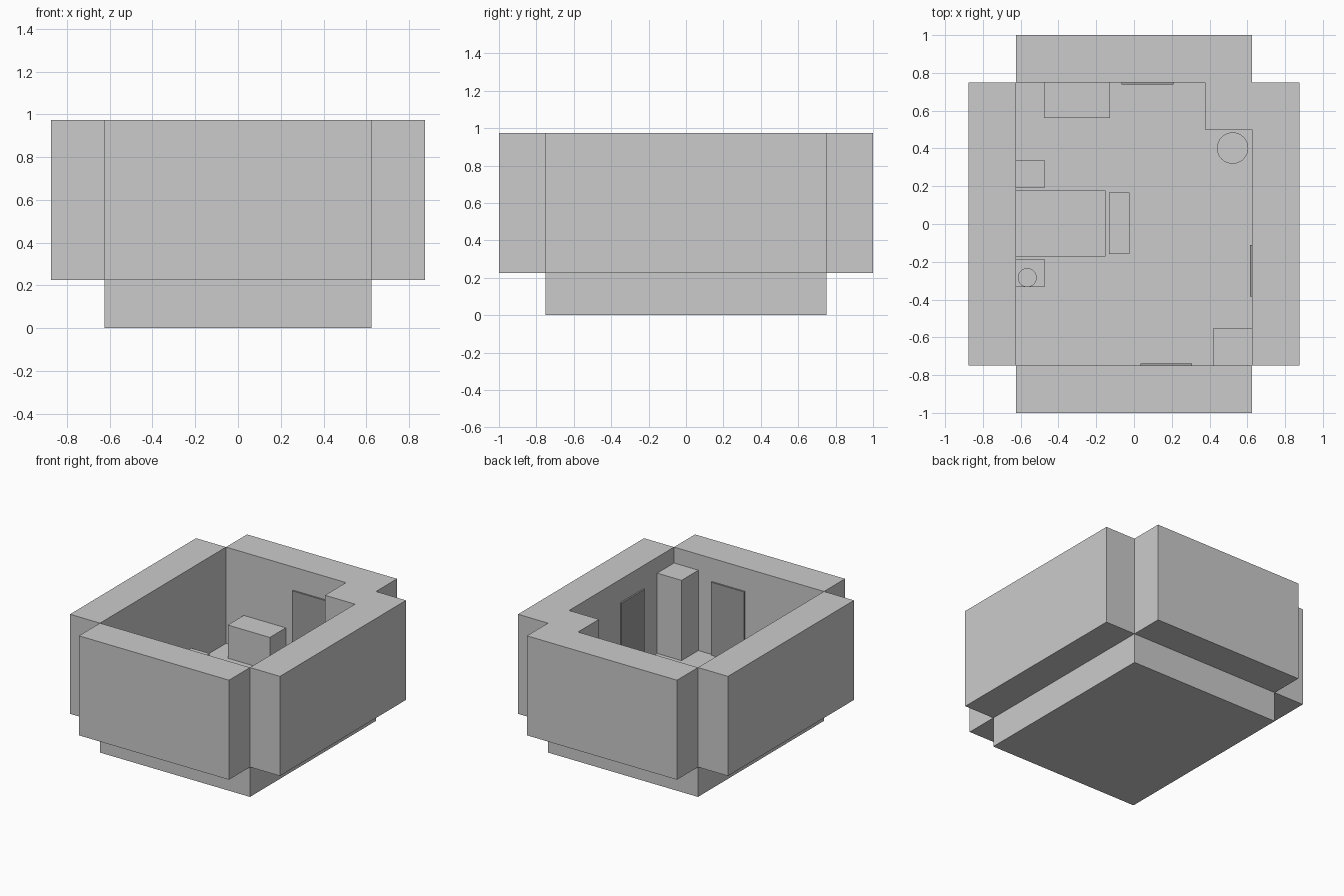
import bpy, bmesh, math

if "Cube" in bpy.data.objects:
    bpy.data.objects.remove(bpy.data.objects["Cube"])

FLOOR = 0.25          # floor surface height
WALL_Z = (0.225, 0.975)


def material(name, v):
    m = bpy.data.materials.new(name)
    m.diffuse_color = (v, v, v, 1)
    m.use_nodes = True
    m.node_tree.nodes["Principled BSDF"].inputs["Base Color"].default_value = m.diffuse_color
    return m


dark = material("dark_grey", 0.35)
pale = material("pale_linen", 0.95)


def prism(name, pts, z0, z1, mat=None):
    """Extrude a flat outline from z0 up to z1."""
    bm = bmesh.new()
    face = bm.faces.new([bm.verts.new((x, y, z0)) for x, y in pts])
    ext = bmesh.ops.extrude_face_region(bm, geom=[face])
    for v in ext["geom"]:
        if isinstance(v, bmesh.types.BMVert):
            v.co.z = z1
    bmesh.ops.recalc_face_normals(bm, faces=bm.faces)
    me = bpy.data.meshes.new(name)
    bm.to_mesh(me)
    bm.free()
    ob = bpy.data.objects.new(name, me)
    bpy.context.collection.objects.link(ob)
    if mat:
        me.materials.append(mat)
    return ob


def box(name, x0, x1, y0, y1, z0, z1, mat=None):
    return prism(name, [(x0, y0), (x1, y0), (x1, y1), (x0, y1)], z0, z1, mat)


def cylinder(name, x, y, r, z0, z1):
    bpy.ops.mesh.primitive_cylinder_add(vertices=32, radius=r, depth=z1 - z0,
                                        location=(x, y, (z0 + z1) / 2))
    ob = bpy.context.object
    ob.name = name
    bpy.ops.object.shade_smooth_by_angle(angle=math.radians(40))


# Room shell: slab, two plain walls, and back/right walls joined by a corner pillar
box("floor", -0.625, 0.625, -0.75, 0.75, 0, FLOOR)
box("left_wall", -0.875, -0.625, -0.75, 0.75, *WALL_Z)
box("front_wall", -0.625, 0.625, -1, -0.75, *WALL_Z)
prism("back_and_right_wall",
      [(-0.625, 0.75), (-0.625, 1), (0.625, 1), (0.625, 0.75), (0.875, 0.75),
       (0.875, -0.75), (0.625, -0.75), (0.625, 0.5), (0.375, 0.5), (0.375, 0.75)],
      *WALL_Z)

# Thin dark doors on three walls
box("back_door", -0.065, 0.208, 0.738, 0.75, FLOOR, 0.8, dark)
box("front_door", 0.035, 0.308, -0.75, -0.738, FLOOR, 0.8, dark)
box("right_door", 0.613, 0.625, -0.383, -0.11, FLOOR, 0.8, dark)

# Bed with bench at its foot
box("bed", -0.625, -0.152, -0.172, 0.178, FLOOR, 0.39, pale)
box("bench", -0.133, -0.025, -0.16, 0.167, FLOOR, 0.365)

# Nightstands either side of the bed, one carrying a lamp
for side, y in (("back", 0.19), ("front", -0.334)):
    box(side + "_nightstand", -0.625, -0.475, y, y + 0.15, FLOOR, 0.37)
cylinder("lamp", -0.565, -0.284, 0.05, 0.37, 0.49)

# Dresser, tall wardrobe and round side table
box("dresser", -0.477, -0.127, 0.56, 0.75, FLOOR, 0.5)
box("wardrobe", 0.422, 0.625, -0.75, -0.55, FLOOR, 0.855)
cylinder("round_table", 0.522, 0.402, 0.083, FLOOR, 0.425)
